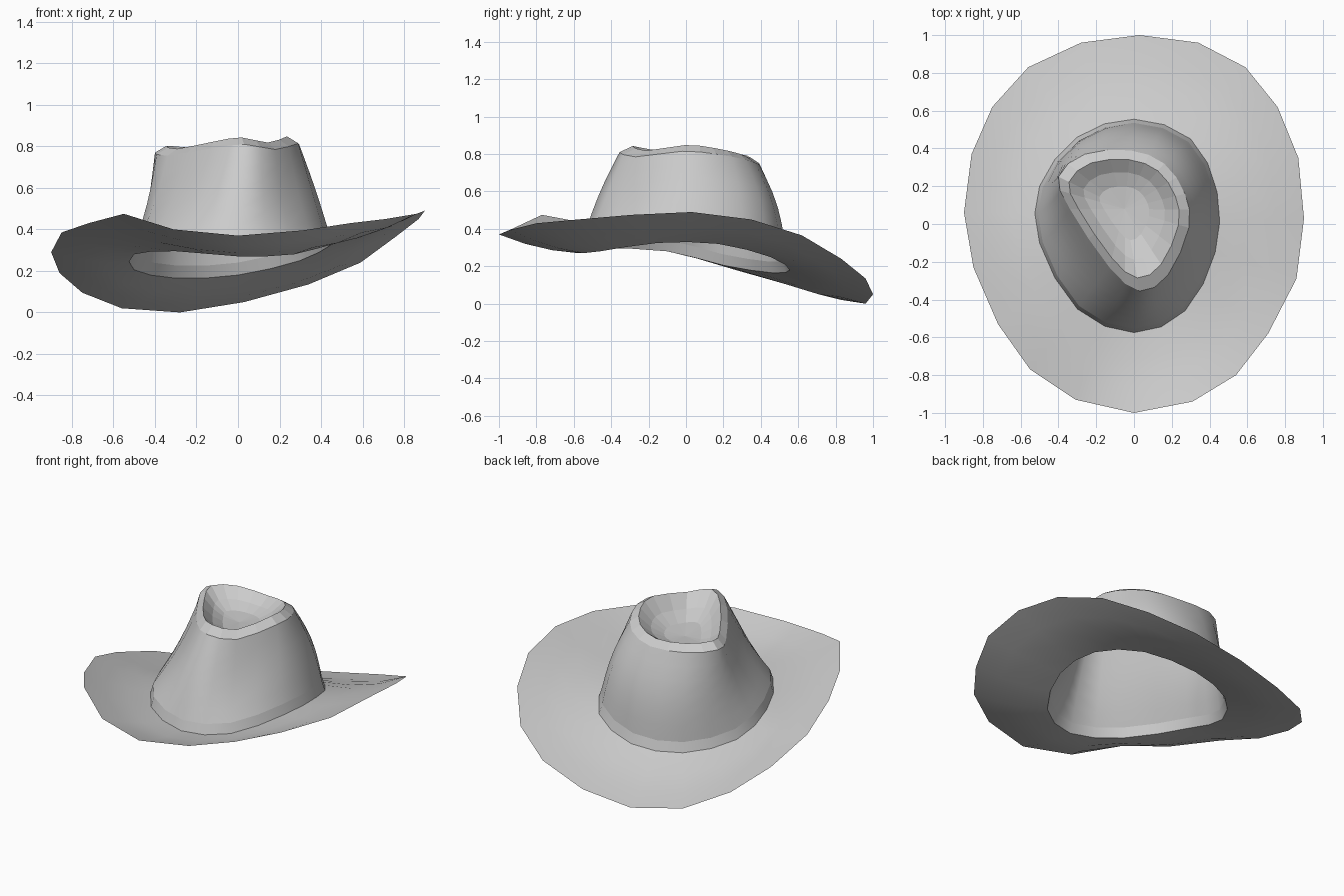
import bpy, bmesh, math
from mathutils import Vector

if "Cube" in bpy.data.objects:
    bpy.data.objects.remove(bpy.data.objects["Cube"])

# Control rings, starting at the back and running clockwise seen from above
BRIM_EDGE = [(.03, 1, .05), (.34, .96, .135), (.59, .83, .24), (.76, .62, .365), (.87, .35, .45),
             (.90, .03, .49), (.86, -.29, .475), (.71, -.58, .45), (.54, -.80, .43), (.31, -.94, .395),
             (0, -1, .37), (-.31, -.93, .40), (-.55, -.77, .475), (-.72, -.53, .43), (-.85, -.23, .385),
             (-.90, .06, .29), (-.86, .37, .19), (-.75, .62, .095), (-.56, .83, .02), (-.28, .96, 0)]
OPENING = [(0, .555, .18), (.30, .45, .25), (.44, .17, .32), (.43, -.15, .325), (.27, -.46, .28),
           (0, -.575, .27), (-.30, -.45, .295), (-.50, -.10, .28), (-.50, .20, .205), (-.30, .46, .165)]
CROWN_TOP = [(-.02, .39, .745), (.16, .32, .77), (.27, .16, .80), (.29, -.02, .815), (.18, -.27, .785),
             (.03, -.355, .81), (-.13, -.23, .79), (-.34, .08, .755), (-.40, .25, .77), (-.26, .37, .76)]
# Outward bulge (positive) or pinch (negative) of the crown wall per control
BULGE = [.035, .03, .01, .0, -.02, .015, -.015, -.015, -.01, .025]


def double(ring):
    """Insert a smooth in-between point after every control point."""
    pts = [Vector(p) for p in ring]
    n, out = len(pts), []
    for i in range(n):
        a, b, c, d = (pts[(i + k) % n] for k in (-1, 0, 1, 2))
        out += [b, (b + c) * .5625 - (a + d) * .0625]
    return out


def inset(ring, center, factor, dz):
    c = Vector(center)
    return [Vector((c.x + (p.x - c.x) * factor, c.y + (p.y - c.y) * factor, p.z + dz)) for p in ring]


def loft(name, rings, cap_point=None, flat_from=99):
    """Skin closed rings, optionally closing the last with a fan."""
    bm = bmesh.new()
    rows = [[bm.verts.new(p) for p in r] for r in rings]
    n = len(rows[0])
    for k, (lo, hi) in enumerate(zip(rows, rows[1:])):
        for i in range(n):
            j = (i + 1) % n
            f = bm.faces.new((lo[j], lo[i], hi[i], hi[j]))
            f.smooth = k < flat_from
    if cap_point:
        tip = bm.verts.new(cap_point)
        for i in range(n):
            bm.faces.new((rows[-1][(i + 1) % n], rows[-1][i], tip))
    me = bpy.data.meshes.new(name)
    bm.to_mesh(me)
    bm.free()
    ob = bpy.data.objects.new(name, me)
    bpy.context.collection.objects.link(ob)
    return ob


edge = [Vector(p) for p in BRIM_EDGE]
opening = double(OPENING)
base = inset(opening, (-.03, 0, 0), .965, .06)
top = double(CROWN_TOP)
bulge = [b.x for b in double([(v, 0, 0) for v in BULGE])]

# Swept brim, slightly dished between its edge and the opening
brim_rings = []
for t in (0, .33, .67, 1):
    sag = Vector((0, 0, -.02 * math.sin(math.pi * t)))
    brim_rings.append([a.lerp(b, t) + sag for a, b in zip(edge, opening)])
loft("brim", brim_rings)

# Narrow band joining brim and crown
loft("band", [opening, base])

# Crown wall
walls = []
for s in range(7):
    t = s / 6
    ring = []
    for a, b, w in zip(base, top, bulge):
        p = a.lerp(b, t)
        out = Vector((p.x + .04, p.y - .03, .3)).normalized()
        ring.append(p + out * w * math.sin(math.pi * t))
    walls.append(ring)

# Raised faceted rim and the dished top
mid = (-.05, .08, 0)
rim = inset(top, mid, .84, .033)
floor_z = .70
dish = []
for factor, blend in ((.62, .5), (.38, .88)):
    ring = inset(top, mid, factor, .02)
    for p in ring:
        p.z += (floor_z - p.z) * blend
    dish.append(ring)
loft("crown", walls + [rim] + dish, (mid[0], mid[1], floor_z), flat_from=6)
